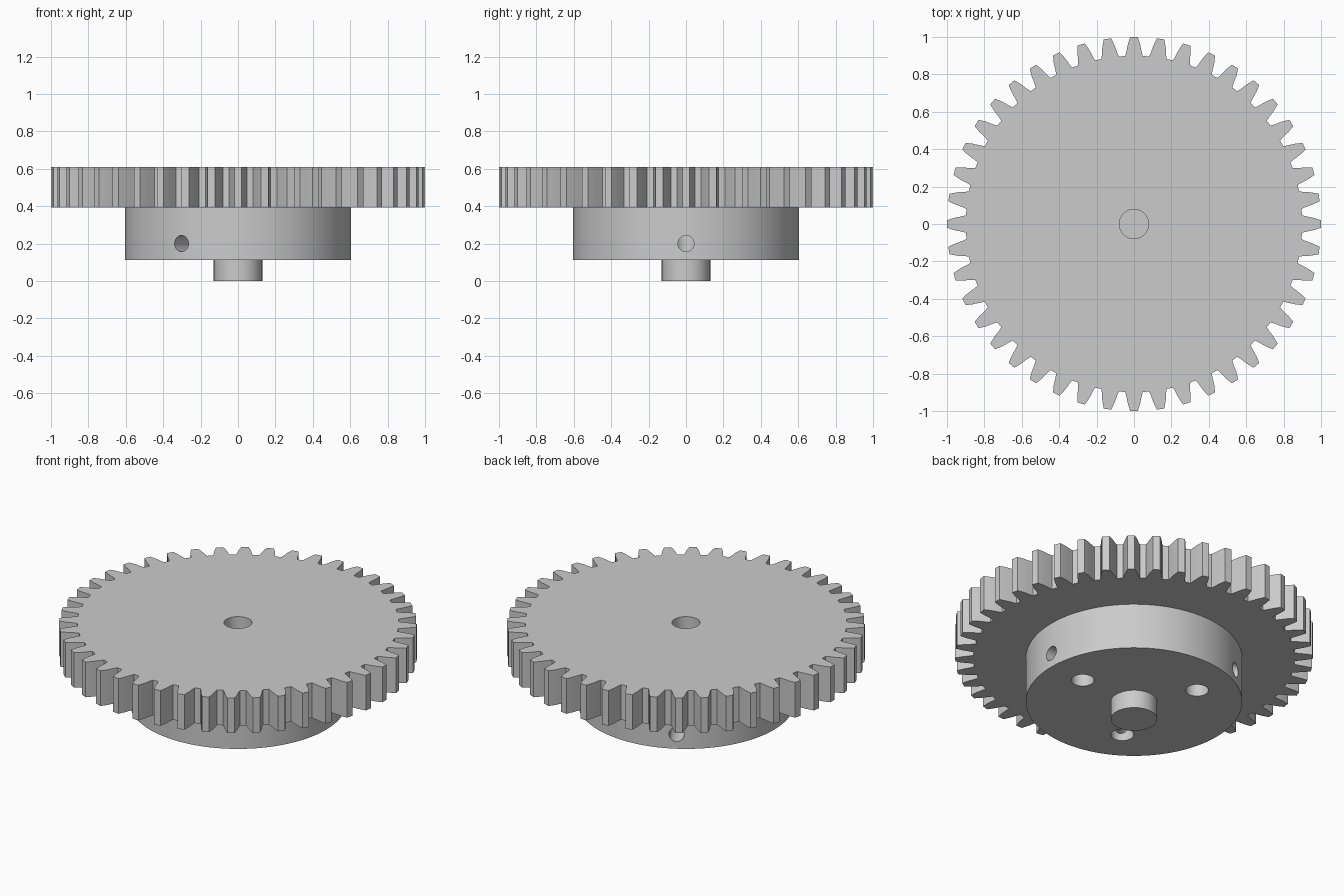
import bpy, bmesh
from math import radians, sin, cos, pi
from mathutils import Matrix, Vector

if "Cube" in bpy.data.objects:
    bpy.data.objects.remove(bpy.data.objects["Cube"], do_unlink=True)

grey = bpy.data.materials.new("plain grey")
grey.use_nodes = True
COLOUR = (0.6, 0.6, 0.6, 1)
grey.diffuse_color = COLOUR
grey.node_tree.nodes["Principled BSDF"].inputs["Base Color"].default_value = COLOUR

TEETH = 44
GEAR_BOTTOM, GEAR_TOP = 0.393, 0.61
HUB_BOTTOM, HUB_RADIUS = 0.112, 0.605


def finish(bm, name):
    bmesh.ops.recalc_face_normals(bm, faces=bm.faces)
    mesh = bpy.data.meshes.new(name)
    bm.to_mesh(mesh)
    bm.free()
    mesh.materials.append(grey)
    obj = bpy.data.objects.new(name, mesh)
    bpy.context.collection.objects.link(obj)
    return obj


def rod(name, start, end, radius, sides=48):
    """Cylinder between two points."""
    start, end = Vector(start), Vector(end)
    axis = end - start
    turn = axis.to_track_quat("Z", "Y").to_matrix().to_4x4()
    bm = bmesh.new()
    bmesh.ops.create_cone(bm, cap_ends=True, segments=sides, radius1=radius,
                          radius2=radius, depth=axis.length,
                          matrix=Matrix.Translation((start + end) / 2) @ turn)
    return finish(bm, name)


def drill(target, cutter):
    cutter.hide_render = True
    mod = target.modifiers.new("drill", "BOOLEAN")
    mod.operation = "DIFFERENCE"
    mod.solver = "EXACT"
    mod.object = cutter
    bpy.ops.object.select_all(action="DESELECT")
    bpy.context.view_layer.objects.active = target
    target.select_set(True)
    bpy.ops.object.modifier_apply(modifier=mod.name)
    bpy.data.objects.remove(cutter, do_unlink=True)


def smooth(obj):
    bpy.ops.object.select_all(action="DESELECT")
    bpy.context.view_layer.objects.active = obj
    obj.select_set(True)
    bpy.ops.object.shade_smooth_by_angle(angle=radians(25))


# Toothed wheel: one half tooth (half width, radius), mirrored and repeated
flank = [(0.047, 0.898), (0.040, 0.925), (0.033, 0.96), (0.020, 0.9998)]
tooth = [(-w, r) for w, r in flank] + [(w, r) for w, r in reversed(flank)]
bm = bmesh.new()
outline = []
for i in range(TEETH):
    a = -2 * pi * i / TEETH
    outline += [bm.verts.new((x * cos(a) - y * sin(a), x * sin(a) + y * cos(a), GEAR_BOTTOM))
                for x, y in tooth]
face = bm.faces.new(outline)
new = bmesh.ops.extrude_face_region(bm, geom=[face])["geom"]
bmesh.ops.translate(bm, vec=(0, 0, GEAR_TOP - GEAR_BOTTOM),
                    verts=[v for v in new if isinstance(v, bmesh.types.BMVert)])
wheel = finish(bm, "toothed_wheel")
drill(wheel, rod("bore_cutter", (0, 0, 0.3), (0, 0, 0.7), 0.078))

# Hub with three screw holes in the underside, each met by a side hole
hub = rod("hub", (0, 0, HUB_BOTTOM), (0, 0, GEAR_BOTTOM), HUB_RADIUS, 128)
for i in range(3):
    out = Vector((cos(2 * pi * i / 3), sin(2 * pi * i / 3), 0))
    seat = out * 0.375
    drill(hub, rod("screw_cutter", seat, seat + Vector((0, 0, 0.37)), 0.064))
    height = Vector((0, 0, 0.2))
    drill(hub, rod("side_cutter", seat + height, out * 0.7 + height, 0.043))

# Short centre pin below the hub
pin = rod("centre_pin", (0, 0, 0), (0, 0, HUB_BOTTOM + 0.01), 0.13, 64)

for part in (wheel, hub, pin):
    smooth(part)
